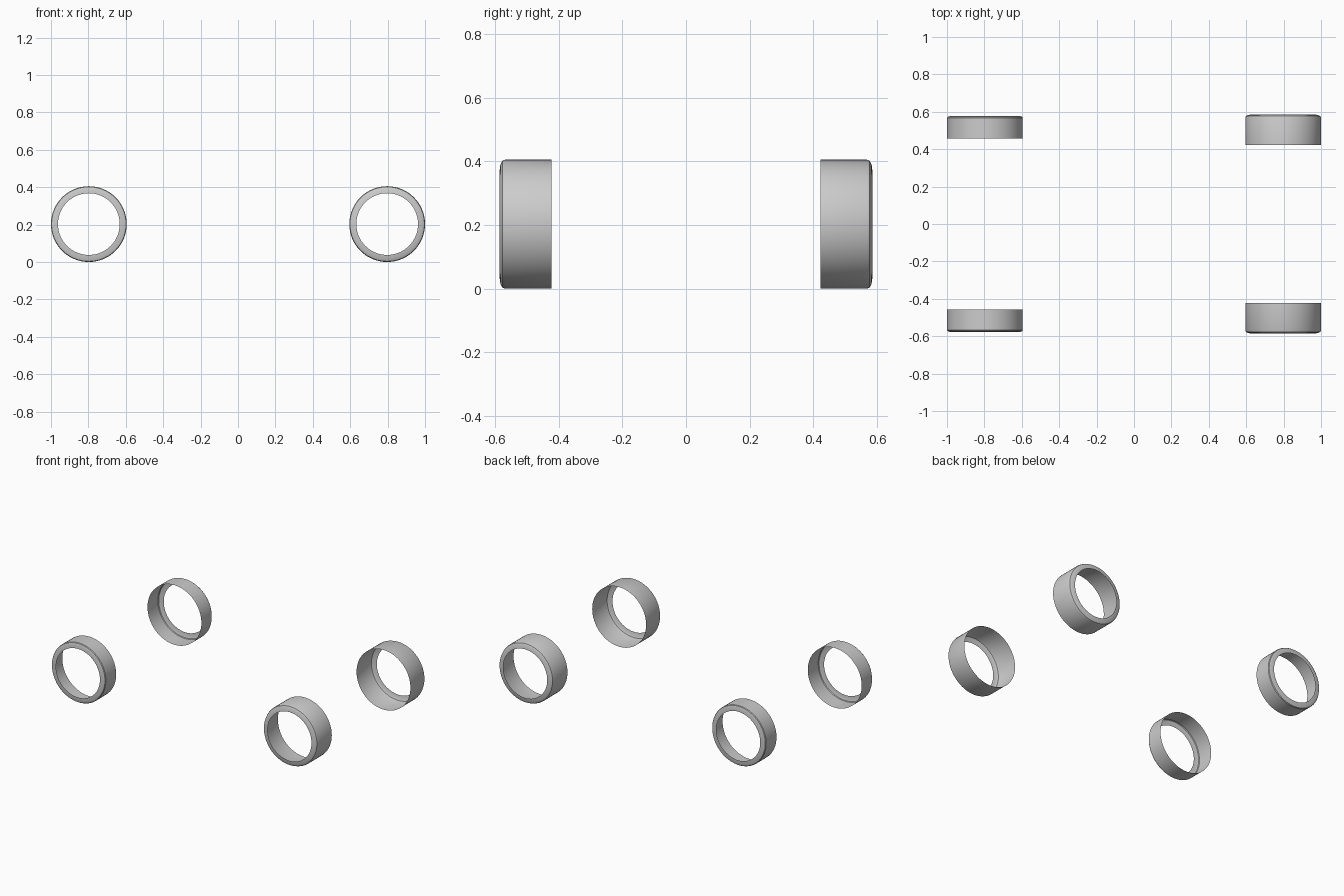
import bpy, bmesh, math

if "Cube" in bpy.data.objects:
    bpy.data.objects.remove(bpy.data.objects["Cube"])

R = 0.2025      # tyre radius
CX = 1.0 - R    # axle offset along x
SEG = 64


def tyre(name, x, side, profile):
    """Revolve an open (distance from centre line, radius) profile around the axle."""
    bm = bmesh.new()
    rings = []
    for y, r in profile:
        rings.append([bm.verts.new((r * math.cos(2 * math.pi * i / SEG), side * y,
                                    r * math.sin(2 * math.pi * i / SEG)))
                      for i in range(SEG)])
    for a, b in zip(rings, rings[1:]):
        for i in range(SEG):
            j = (i + 1) % SEG
            quad = (a[i], b[i], b[j], a[j])
            bm.faces.new(quad if side < 0 else quad[::-1])
    # make the tread face outwards from the axle
    bm.normal_update()
    f = bm.faces[:][0]
    c = f.calc_center_median()
    if f.normal.x * c.x + f.normal.z * c.z < 0:
        bmesh.ops.reverse_faces(bm, faces=bm.faces[:])
    mesh = bpy.data.meshes.new(name)
    bm.to_mesh(mesh)
    bm.free()
    ob = bpy.data.objects.new(name, mesh)
    ob.location = (x, 0, R)
    bpy.context.collection.objects.link(ob)
    bpy.ops.object.select_all(action='DESELECT')
    ob.select_set(True)
    bpy.context.view_layer.objects.active = ob
    bpy.ops.object.shade_smooth_by_angle(angle=math.radians(30))


# open inner edge, tread, rounded shoulder, sidewall, rim opening
wide = [(0.422, R), (0.568, R), (0.577, 0.199), (0.583, 0.187), (0.586, 0.165)]
narrow = [(0.457, R), (0.568, R), (0.573, 0.199), (0.577, 0.187), (0.578, 0.165)]

for side, label in ((-1, "front"), (1, "back")):
    tyre("wide_tyre_" + label, CX, side, wide)
    tyre("narrow_tyre_" + label, -CX, side, narrow)
